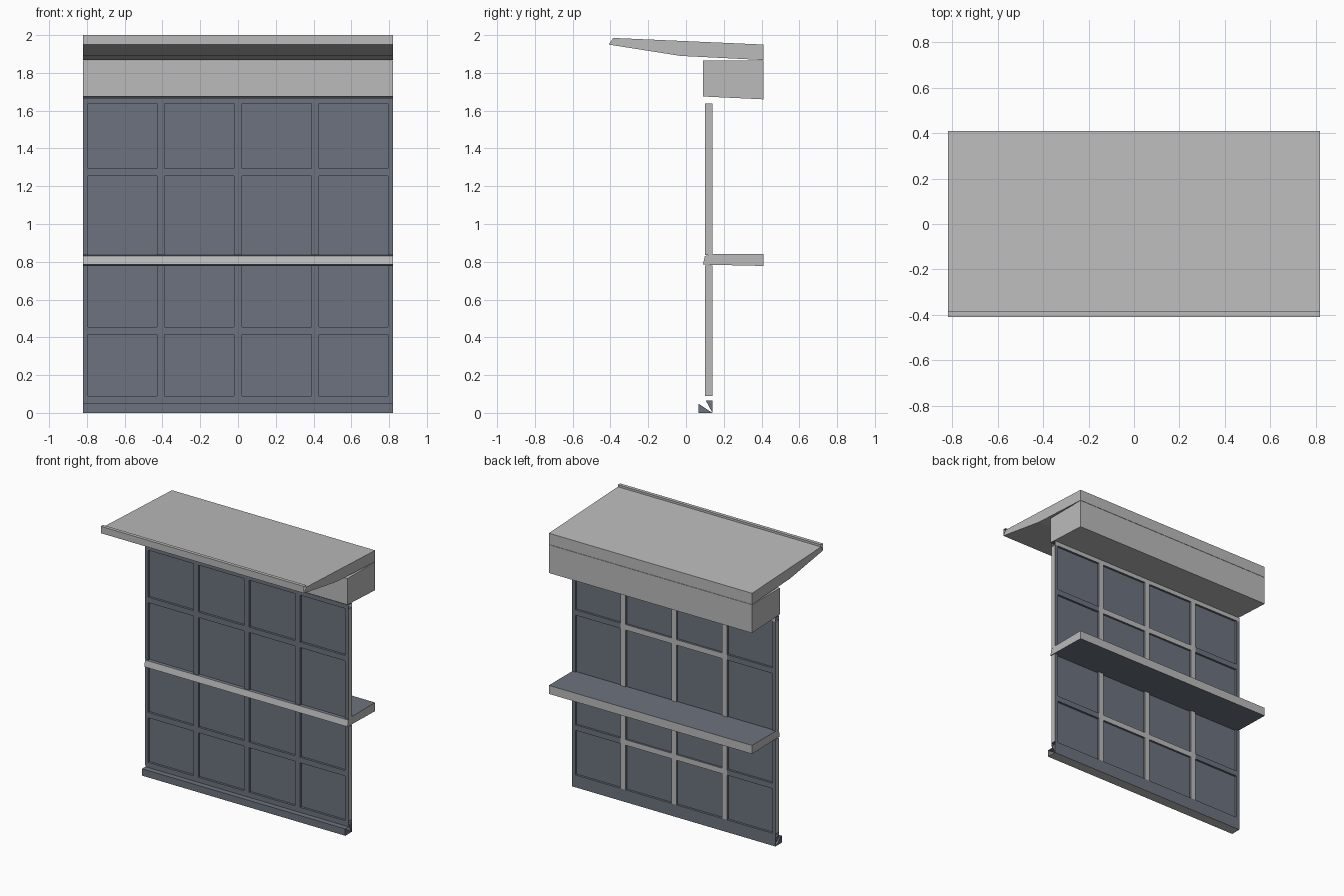
import bpy, bmesh

if "Cube" in bpy.data.objects:
    bpy.data.objects.remove(bpy.data.objects["Cube"], do_unlink=True)


def make_material(name, colour):
    mat = bpy.data.materials.new(name)
    mat.use_nodes = True
    mat.diffuse_color = (*colour, 1)
    mat.node_tree.nodes["Principled BSDF"].inputs["Base Color"].default_value = (*colour, 1)
    return mat


MATERIALS = [make_material("light grey", (0.5, 0.5, 0.5)),
             make_material("slate grey", (0.153, 0.171, 0.209))]
LIGHT, SLATE = 0, 1
HALF = 0.82


def extrude(name, profile, x0=-HALF, x1=HALF, rule=lambda n: LIGHT,
            closed=True, caps=True, end_pieces=()):
    """Sweep a counter-clockwise (y, z) profile along x; rule picks colour by normal."""
    bm = bmesh.new()
    a = [bm.verts.new((x0, y, z)) for y, z in profile]
    b = [bm.verts.new((x1, y, z)) for y, z in profile]
    n = len(profile)
    for i in range(n if closed else n - 1):
        j = (i + 1) % n
        bm.faces.new((a[i], a[j], b[j], b[i]))
    pieces = [range(n)] if caps else end_pieces
    for piece in pieces:
        bm.faces.new([b[i] for i in piece])
        bm.faces.new([a[i] for i in reversed(piece)])
    bm.normal_update()
    for face in bm.faces:
        face.material_index = rule(face.normal)
    mesh = bpy.data.meshes.new(name)
    bm.to_mesh(mesh)
    bm.free()
    for mat in MATERIALS:
        mesh.materials.append(mat)
    obj = bpy.data.objects.new(name, mesh)
    bpy.context.collection.objects.link(obj)
    return obj


def rect(y0, y1, z0, z1):
    return [(y0, z0), (y1, z0), (y1, z1), (y0, z1)]


def slate(n):
    return SLATE


def light_back(n):
    return LIGHT if n.y > 0.5 else SLATE


# Overhanging roof with an open-ended lip along its front edge
extrude("roof", [(-0.41, 1.95), (-0.03, 1.89), (0.41, 1.868), (0.41, 1.95), (-0.385, 1.985)])
extrude("roof_lip", [(-0.385, 1.985), (-0.385, 2), (-0.41, 2), (-0.41, 1.95)],
        closed=False, caps=False)

# Box under the roof
extrude("ceiling_box", [(0.09, 1.675), (0.41, 1.66), (0.41, 1.866), (0.09, 1.866)])

# Floor slab with slate top and underside
extrude("floor_slab", [(0.09, 0.785), (0.41, 0.778), (0.41, 0.84), (0.135, 0.84), (0.1, 0.83)],
        rule=lambda n: SLATE if abs(n.z) > 0.9 else LIGHT)

# Stepped base rail with partly closed ends
extrude("base_rail", [(0.065, 0), (0.14, 0), (0.14, 0.065), (0.105, 0.065), (0.105, 0.05), (0.065, 0.05)],
        rule=lambda n: LIGHT if n.z < -0.5 else SLATE,
        caps=False, end_pieces=[(0, 1, 5), (1, 2, 3)])

# Open-ended sill and head rails
extrude("sill_rail", rect(0.1, 0.14, 0.065, 0.09), rule=slate, caps=False)
extrude("head_rail", rect(0.1, 0.14, 1.637, 1.668), rule=light_back, caps=False)

# Two storeys of glazing
columns = 4
bay = 2 * HALF / columns
bar = 0.02
for storey, z0, z1, rail_z in (("lower", 0.09, 0.78, 0.435), ("upper", 0.835, 1.637, 1.275)):
    extrude(storey + "_glass", rect(0.116, 0.124, z0, z1), -HALF + 0.01, HALF - 0.01, slate)

    # Edge posts show light grey only on their outer sides
    for side, word in ((-1, "right"), (1, "left")):
        x0, x1 = sorted((side * HALF, side * (HALF - 0.025)))
        extrude(f"{storey}_{word}_post", rect(0.1, 0.14, z0, z1), x0, x1,
                lambda n, s=side: LIGHT if n.x * s > 0.5 else SLATE)

    # Upright bars between the panes
    for i in range(1, columns):
        x = -HALF + i * bay
        extrude(f"{storey}_upright_{i}", rect(0.1, 0.14, z0, z1), x - bar, x + bar, light_back)

    # Cross rails, light at the back in the middle bays
    for i in range(columns):
        x = -HALF + i * bay
        extrude(f"{storey}_cross_rail_{i + 1}", rect(0.1, 0.139, rail_z - bar, rail_z + bar),
                x + bar, x + bay - bar, light_back if i in (1, 2) else slate)
